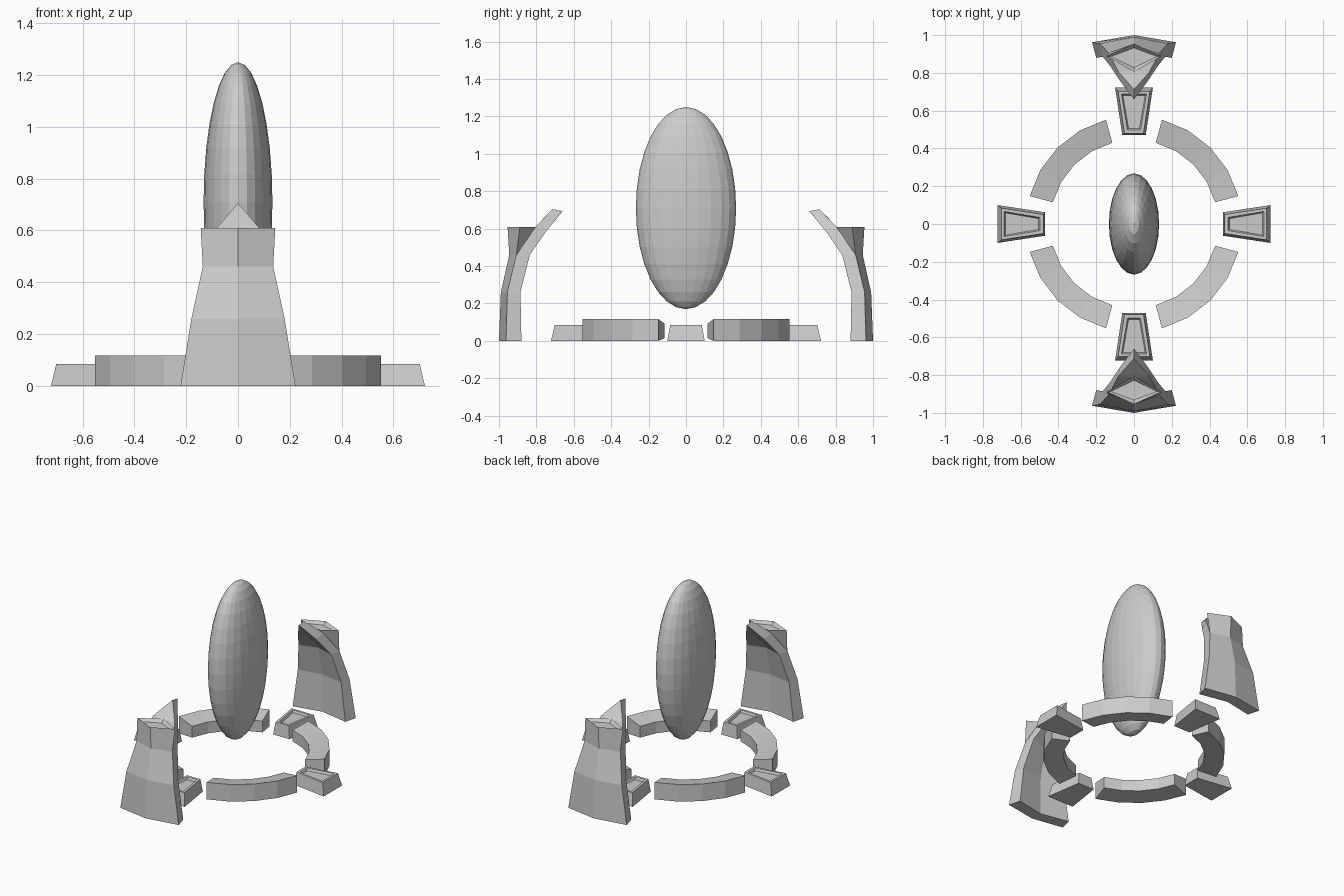
import bpy, bmesh
from math import sin, cos, pi, radians
from mathutils import Matrix

if "Cube" in bpy.data.objects:
    bpy.data.objects.remove(bpy.data.objects["Cube"])


def finish(name, bm, angle=0):
    bm.transform(Matrix.Rotation(angle, 4, 'Z'))
    bmesh.ops.remove_doubles(bm, verts=bm.verts, dist=0.0005)
    bmesh.ops.recalc_face_normals(bm, faces=bm.faces)
    me = bpy.data.meshes.new(name)
    bm.to_mesh(me)
    bm.free()
    ob = bpy.data.objects.new(name, me)
    bpy.context.collection.objects.link(ob)
    return ob


def loft(bm, rings, start=True, end=True):
    """Skin closed rings of points; returns the end cap."""
    vs = [[bm.verts.new(p) for p in r] for r in rings]
    n = len(vs[0])
    for a, b in zip(vs, vs[1:]):
        for i in range(n):
            j = (i + 1) % n
            bm.faces.new((a[i], a[j], b[j], b[i]))
    if start:
        bm.faces.new(vs[0][::-1])
    return bm.faces.new(vs[-1]) if end else None


def recess(bm, face, rim, wall, depth):
    """Flat rim, then a sunken panel with sloped walls."""
    bm.normal_update()
    if face.normal.z < 0:
        face.normal_flip()
    if rim:
        bmesh.ops.inset_region(bm, faces=[face], thickness=rim)
    bmesh.ops.inset_region(bm, faces=[face], thickness=wall)
    for v in face.verts:
        v.co.z -= depth


def chevron(z, oc, ox, oy, ix, iy, ic):
    return [(0, oc, z), (ox, oy, z), (ix, iy, z), (0, ic, z), (-ix, iy, z), (-ox, oy, z)]


# Floating upright ellipsoid
bm = bmesh.new()
bmesh.ops.create_uvsphere(bm, u_segments=24, v_segments=16, radius=1)
bm.transform(Matrix.Translation((0, 0, 0.71)) @ Matrix.Diagonal((0.133, 0.268, 0.54, 1)))
finish("ellipsoid", bm)

for k in range(4):
    # Ring segments, thinner on the inner side
    bm = bmesh.new()
    rings = []
    for s in range(5):
        a = radians(15 + 15 * s)
        rings.append([(r * cos(a), r * sin(a), z) for r, z in
                      ((0.572, 0), (0.572, 0.117), (0.445, 0.093), (0.445, 0.015))])
    loft(bm, rings)
    finish("ring_segment", bm, k * pi / 2)

    # Tapered foot blocks with sunken top panels
    bm = bmesh.new()
    top = loft(bm, [
        [(0.47, -0.062, 0), (0.722, -0.1, 0), (0.722, 0.1, 0), (0.47, 0.062, 0)],
        [(0.48, -0.05, 0.085), (0.702, -0.084, 0.085), (0.702, 0.084, 0.085), (0.48, 0.05, 0.085)]])
    recess(bm, top, 0.023, 0.01, 0.015)
    finish("foot_block", bm, k * pi / 2)

for k in range(2):
    bm = bmesh.new()
    # Pillar shaft
    shoulder = chevron(0.46, 0.945, 0.136, 0.907, 0.125, 0.835, 0.87)
    loft(bm, [chevron(0, 1.0, 0.222, 0.962, 0.2, 0.88, 0.92),
              chevron(0.26, 0.99, 0.18, 0.955, 0.165, 0.885, 0.915),
              shoulder], end=False)
    # Flared cap with a sunken top
    cap = loft(bm, [
        [(0, 0.945, 0.46), (0.136, 0.907, 0.46), (0, 0.87, 0.46), (-0.136, 0.907, 0.46)],
        [(0, 0.954, 0.61), (0.144, 0.888, 0.61), (0, 0.805, 0.61), (-0.144, 0.888, 0.61)]],
        start=False)
    recess(bm, cap, 0, 0.022, 0.02)
    # Inward-leaning spike
    def spike(back, side, inner, front):
        mir = lambda p: (-p[0], p[1], p[2])
        return [(0, *back), side, inner, (0, *front), mir(inner), mir(side)]
    loft(bm, [
        spike((0.90, 0.46), (0.136, 0.907, 0.46), (0.125, 0.835, 0.46), (0.87, 0.46)),
        spike((0.81, 0.605), (0.082, 0.805, 0.61), (0.07, 0.752, 0.58), (0.755, 0.58)),
        spike((0.713, 0.705), (0.001, 0.713, 0.704), (0.001, 0.661, 0.694), (0.66, 0.694))],
        start=False)
    finish("pillar", bm, k * pi)
